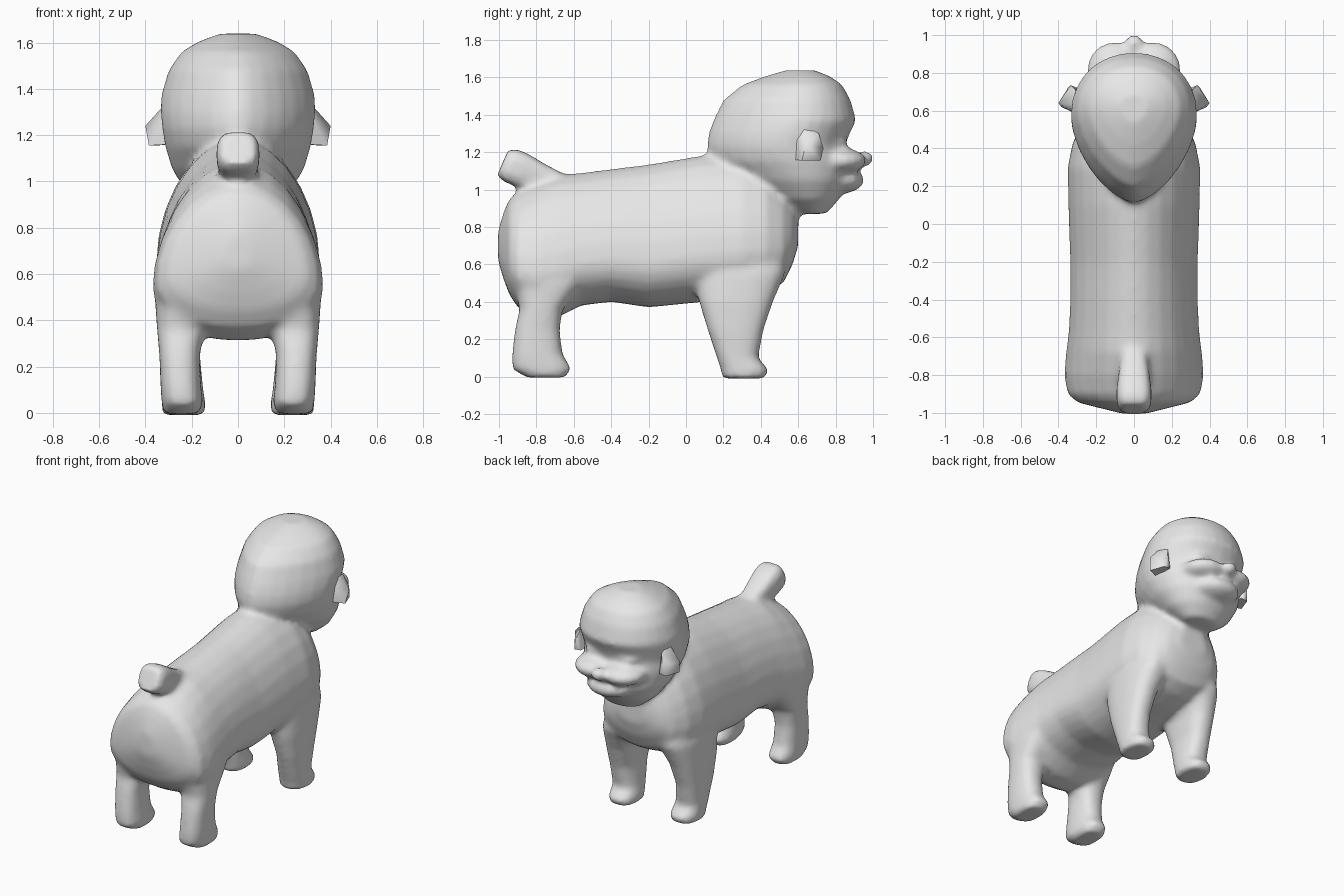
import bpy, bmesh
from math import cos, sin, pi, copysign
from mathutils import Vector, Matrix

if "Cube" in bpy.data.objects:
    bpy.data.objects.remove(bpy.data.objects["Cube"], do_unlink=True)

fur = bpy.data.materials.new("light grey")
fur.use_nodes = True
GREY = (0.8, 0.8, 0.8, 1)
fur.diffuse_color = GREY
fur.node_tree.nodes["Principled BSDF"].inputs["Base Color"].default_value = GREY


def oval(n_low, n_high, sides=28):
    """Unit superellipse whose lower and upper halves differ in roundness."""
    for i in range(sides):
        t = 2 * pi * i / sides
        c, s = cos(t), sin(t)
        e = 2 / (n_high if s > 0 else n_low)
        yield copysign(abs(c) ** e, c), copysign(abs(s) ** e, s)


def loft(bm, rings):
    """Skin a list of rings and cap both ends."""
    loops = [[bm.verts.new(p) for p in ring] for ring in rings]
    for a, b in zip(loops, loops[1:]):
        for i in range(len(a)):
            j = (i + 1) % len(a)
            bm.faces.new((a[i], a[j], b[j], b[i]))
    bm.faces.new(loops[0][::-1])
    bm.faces.new(loops[-1])


def blob(bm, centre, radii, turn=0):
    """Add an ellipsoid turned about the vertical."""
    place = (Matrix.Translation(centre) @ Matrix.Rotation(turn, 4, "Z")
             @ Matrix.Diagonal((*radii, 1)))
    bmesh.ops.create_uvsphere(bm, u_segments=24, v_segments=14, radius=1, matrix=place)


def finish(bm, name):
    bmesh.ops.recalc_face_normals(bm, faces=bm.faces[:])
    mesh = bpy.data.meshes.new(name)
    bm.to_mesh(mesh)
    bm.free()
    mesh.materials.append(fur)
    obj = bpy.data.objects.new(name, mesh)
    bpy.context.collection.objects.link(obj)
    bpy.ops.object.select_all(action="DESELECT")
    obj.select_set(True)
    bpy.context.view_layer.objects.active = obj
    bpy.ops.object.shade_smooth_by_angle(angle=1.3)
    return obj


skin = bmesh.new()

# Torso: y, underside, back line, half width
torso = [(-1.005, .62, .78, .06), (-.975, .52, .88, .18), (-.945, .44, .95, .3),
         (-.9, .37, .99, .352), (-.8, .31, 1.04, .37), (-.68, .32, 1.08, .36),
         (-.56, .38, 1.09, .345), (-.4, .4, 1.11, .338), (-.2, .37, 1.135, .338),
         (.1, .4, 1.185, .348), (.3, .42, 1.19, .352), (.43, .45, 1.15, .325),
         (.52, .5, 1.06, .27), (.57, .6, .97, .2), (.6, .7, .9, .1)]
rings = []
for y, low, top, w in torso:
    mid = low + .32 * (top - low)
    rings.append([Vector((w * u, y, mid + v * (top - mid if v > 0 else mid - low)))
                  for u, v in oval(2.1, 1.85)])
loft(skin, rings)

# Head: height, back, front, half width; the nape tapers to a ridge
head = [(.87, .57, .75, .12), (.95, .4, .82, .22), (1.05, .25, .87, .285),
        (1.15, .13, .88, .315), (1.23, .11, .85, .328), (1.3, .12, .875, .335),
        (1.37, .145, .91, .333), (1.48, .2, .88, .3), (1.56, .3, .835, .245),
        (1.605, .42, .77, .17), (1.638, .53, .69, .08)]
rings = []
for z, back, front, w in head:
    mid = back + .58 * (front - back)
    rings.append([Vector((w * u, mid + v * (front - mid if v > 0 else mid - back), z))
                  for u, v in oval(1.6, 2.1)])
loft(skin, rings)

# Legs: height, back, front, inner x, outer x
rear_leg = [(-.005, -.85, -.65, .17, .32), (.04, -.93, -.61, .15, .33),
            (.12, -.93, -.66, .16, .335), (.25, -.915, -.675, .165, .34),
            (.36, -.89, -.66, .145, .35), (.5, -.92, -.55, .1, .36), (.65, -.9, -.5, .1, .33)]
front_leg = [(-.01, .195, .425, .145, .325), (.04, .185, .44, .14, .33),
             (.1, .165, .385, .15, .33), (.25, .115, .415, .165, .34),
             (.4, .07, .465, .14, .345), (.55, .04, .53, .08, .34), (.7, .05, .53, .05, .3)]
for leg in (rear_leg, front_leg):
    for side in (-1, 1):
        rings = []
        for z, back, front, inner, outer in leg:
            rings.append([Vector((side * ((inner + outer) / 2 + u * (outer - inner) / 2),
                                  (back + front) / 2 + v * (front - back) / 2, z))
                          for u, v in oval(2.5, 2.5)])
        loft(skin, rings)

# Stubby tail: y, height, half width along a rising path
tail = [(-.64, 1.01, .06), (-.78, 1.06, .08), (-.88, 1.105, .093), (-.94, 1.13, .093),
        (-.98, 1.145, .075)]
across = Vector((0, .4, .92))
loft(skin, [[Vector((r * u, y, z)) + across * (r * v) for u, v in oval(3.2, 3.2)]
            for y, z, r in tail])

# Muzzle: jaw, nose, puffy lips and squinting eyelids
blob(skin, (0, .8, 1.05), (.17, .155, .075))
blob(skin, (0, .955, 1.165), (.05, .05, .042))
for side in (-1, 1):
    blob(skin, (side * .1, .81, 1.155), (.15, .155, .07), -side * .3)
    blob(skin, (side * .13, .815, 1.255), (.075, .045, .024), -side * .3)

# Fuse the overlapping volumes into one soft skin
body = finish(skin, "body")
remesh = body.modifiers.new("fuse", "REMESH")
remesh.mode = "VOXEL"
remesh.voxel_size = .018
remesh.use_smooth_shade = True
soften = body.modifiers.new("soften", "SMOOTH")
soften.factor = .5
soften.iterations = 8

# Folded ear flaps
for side, label in ((1, "left"), (-1, "right")):
    ear = bmesh.new()
    for x, y, z in [(.31, .63, 1.34), (.4, .64, 1.24), (.385, .62, 1.155), (.35, .72, 1.155),
                    (.3, .58, 1.16), (.3, .72, 1.16), (.32, .59, 1.27), (.335, .735, 1.22),
                    (.31, .71, 1.3)]:
        ear.verts.new((side * x, y, z))
    bmesh.ops.convex_hull(ear, input=ear.verts[:])
    finish(ear, label + "_ear")
